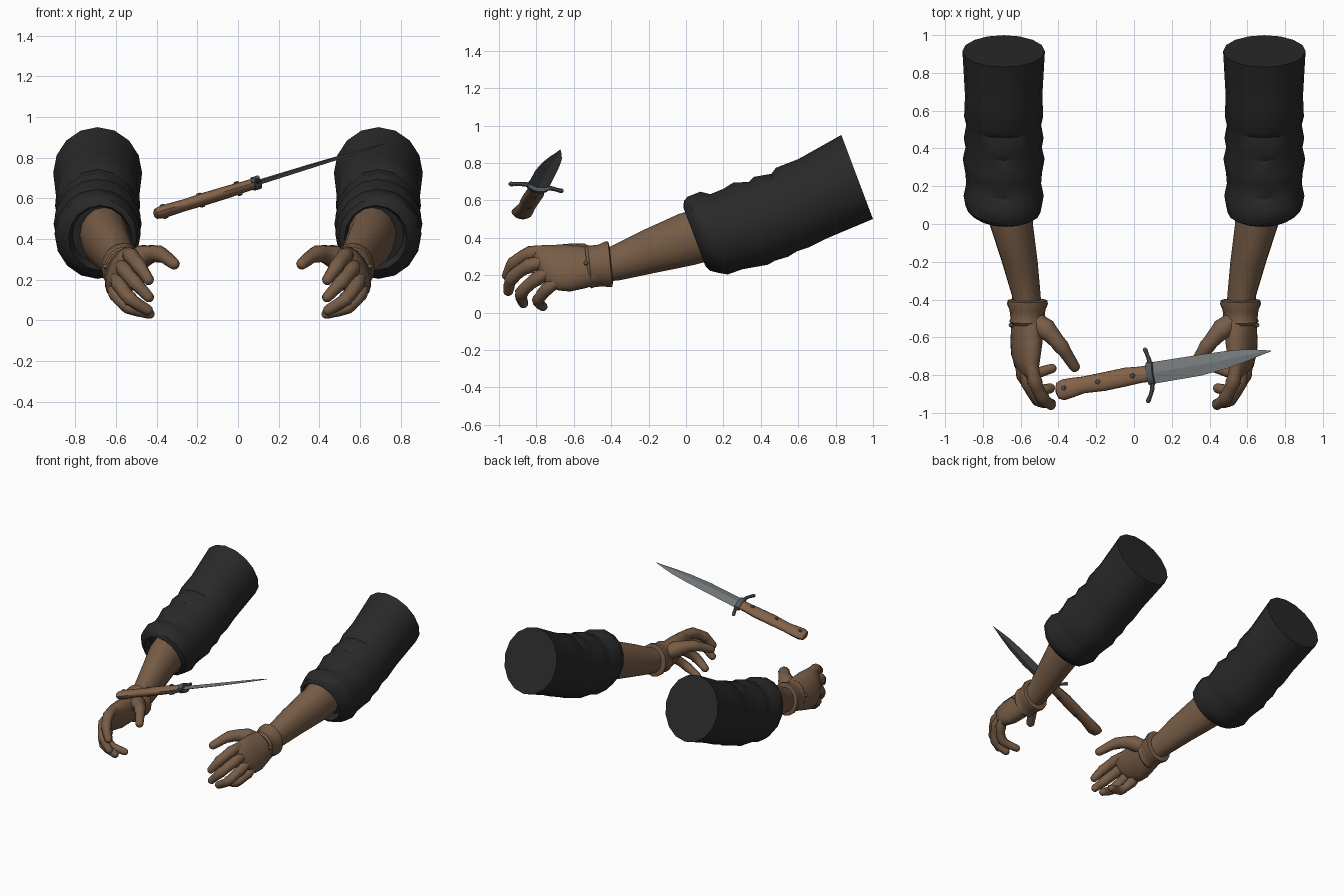
import bpy, bmesh, math
from mathutils import Vector, Matrix

cube = bpy.data.objects.get("Cube")
if cube:
    bpy.data.objects.remove(cube)


def material(name, rgb):
    m = bpy.data.materials.new(name)
    m.use_nodes = True
    m.diffuse_color = (*rgb, 1)
    m.node_tree.nodes["Principled BSDF"].inputs["Base Color"].default_value = (*rgb, 1)
    return m


CLOTH = material("charcoal cloth", (0.022, 0.022, 0.023))
SKIN = material("brown leather", (0.185, 0.108, 0.062))
WOOD = material("handle wood", (0.23, 0.125, 0.067))
STEEL = material("blade steel", (0.17, 0.185, 0.19))
IRON = material("dark iron", (0.085, 0.095, 0.105))


def finish(name, bm, mat, angle=40):
    bmesh.ops.recalc_face_normals(bm, faces=bm.faces[:])
    me = bpy.data.meshes.new(name)
    bm.to_mesh(me)
    bm.free()
    me.materials.append(mat)
    ob = bpy.data.objects.new(name, me)
    bpy.context.collection.objects.link(ob)
    bpy.ops.object.select_all(action="DESELECT")
    ob.select_set(True)
    bpy.context.view_layer.objects.active = ob
    bpy.ops.object.shade_smooth_by_angle(angle=math.radians(angle))
    return ob


def loft(name, rings, mat, sides=16, mirror=1, angle=40):
    """Skin a list of (centre, u axis, v axis) ellipses and cap both ends."""
    bm = bmesh.new()
    loops = []
    for c, u, v in rings:
        loop = []
        for i in range(sides):
            a = math.tau * i / sides
            p = Vector(c) + Vector(u) * math.cos(a) + Vector(v) * math.sin(a)
            loop.append(bm.verts.new((p.x * mirror, p.y, p.z)))
        loops.append(loop)
    for a, b in zip(loops, loops[1:]):
        for i in range(sides):
            j = (i + 1) % sides
            bm.faces.new((a[i], a[j], b[j], b[i]))
    bm.faces.new(loops[0])
    bm.faces.new(loops[-1])
    return finish(name, bm, mat, angle)


def tube(name, pts, mat, sides=10, steps=4, mirror=1, creases=()):
    """Smooth round tube through (x, y, z, radius) points with rounded ends."""
    p = [Vector(q) for q in pts]
    p = [p[0] * 2 - p[1]] + p + [p[-1] * 2 - p[-2]]
    samples = []
    for k in range(1, len(p) - 2):
        a, b, c, d = p[k - 1:k + 3]
        for s in range(steps):
            t = s / steps
            q = (b * 2 + (c - a) * t + (a * 2 - b * 5 + c * 4 - d) * t * t
                 + (b * 3 - a - c * 3 + d) * t ** 3) * 0.5
            if s == 0 and k in creases:
                q.w *= 1.12
            samples.append(q)
    samples.append(p[-2])
    first = samples[0].xyz - samples[1].xyz
    last = samples[-1].xyz - samples[-2].xyz
    path = [(q.xyz, q.w) for q in samples]
    for direction, end, add in ((first, path[0], lambda x: path.insert(0, x)), (last, path[-1], path.append)):
        for a in (0.5, 1.0, 1.4):
            add((end[0] + direction.normalized() * end[1] * math.sin(a), end[1] * math.cos(a)))
    rings = []
    for i, (c, r) in enumerate(path):
        t = (path[min(i + 1, len(path) - 1)][0] - path[max(i - 1, 0)][0]).normalized()
        u = t.cross(Vector((0.3, 0.1, 0.95))).normalized()
        rings.append((c, u * r, t.cross(u) * r))
    return loft(name, rings, mat, sides, mirror)


def tilted(x, y, z, rx, rz, lean):
    return (x, y, z), (rx, 0, 0), (0, -math.sin(lean) * rz, math.cos(lean) * rz)


# Sleeve rings: y, z, radius, running from the upper end to the rolled opening
SLEEVE = [(.915, .725, .24), (.68, .61, .225), (.57, .562, .23), (.525, .535, .218),
          (.455, .512, .232), (.405, .488, .222), (.345, .475, .238), (.27, .45, .223),
          (.215, .432, .218), (.15, .425, .233), (.095, .415, .222), (.06, .41, .20),
          (.045, .405, .17), (.10, .42, .15)]
FOREARM = [(.66, .12, .425, .12, .145), (.65, 0, .39, .115, .142), (.605, -.2, .325, .095, .118),
           (.57, -.38, .262, .076, .093), (.565, -.47, .25, .075, .09)]
CUFF = [(.566, -.40, .262, .08, .095), (.564, -.405, .26, .106, .122), (.564, -.425, .257, .108, .122),
        (.564, -.455, .252, .095, .112), (.564, -.50, .247, .09, .112), (.565, -.515, .245, .095, .116),
        (.565, -.53, .243, .085, .105)]
# Palm rings: x, y, z, half width, half thickness, forward slant
PALM = [(.565, -.46, .25, .10, .08, 0), (.565, -.54, .242, .118, .08, 0), (.57, -.63, .238, .135, .074, -.08),
        (.575, -.71, .24, .135, .062, -.22), (.57, -.77, .247, .115, .05, -.32), (.558, -.80, .25, .09, .03, -.34)]
FINGERS = {
    "index_finger": [(.54, -.75, .325, .036), (.525, -.835, .315, .037), (.485, -.92, .265, .034), (.44, -.958, .20, .027)],
    "middle_finger": [(.57, -.74, .27, .036), (.56, -.84, .25, .037), (.505, -.93, .185, .034), (.44, -.95, .115, .027)],
    "ring_finger": [(.595, -.72, .22, .036), (.585, -.80, .18, .036), (.53, -.88, .105, .033), (.445, -.87, .05, .027)],
    "little_finger": [(.61, -.68, .17, .035), (.60, -.74, .13, .034), (.54, -.79, .065, .031), (.435, -.765, .032, .025)],
    "thumb": [(.545, -.51, .27, .06), (.465, -.56, .315, .052), (.385, -.65, .325, .038), (.315, -.755, .278, .029)],
}

for side, m in (("left", 1), ("right", -1)):
    # Sleeve with folds
    rings = []
    for i, (y, z, r) in enumerate(SLEEVE):
        fold = 0.04 * (-1) ** i if 1 < i < 11 else 0
        x = .69 if i < 11 else .678
        rings.append(tilted(x, y, z, r * .91, r, .36 + fold))
    loft(side + "_sleeve", rings, CLOTH, 16, m, 35)
    # Forearm, wrist cuff and palm
    loft(side + "_forearm", [tilted(*r, .3) for r in FOREARM], SKIN, 16, m)
    loft(side + "_glove_cuff", [tilted(*r, .1) for r in CUFF], SKIN, 16, m)
    palm = []
    for x, y, z, w, t, slant in PALM:
        palm.append(((x, y, z), Vector((-.38, slant, .92)).normalized() * w, Vector((.92, 0, .38)) * t))
    loft(side + "_palm", palm, SKIN, 16, m, 60)
    # Digits with creased joints
    for name, pts in FINGERS.items():
        tube(side + "_" + name, pts, SKIN, 10, 4, m, (2, 3))
    # Cuff stud
    tube(side + "_cuff_stud", [(.63, -.535, .262, .012), (.652, -.535, .265, .012)], SKIN, 8, 1, m)

# Knife frame: u along the blade, v across it, w through its thickness
D = Vector((.941, .168, .290)).normalized()
W = Vector((-.127, .98, -.155))
W = (W - D * W.dot(D)).normalized()
N = D.cross(W)
G = Vector((.09, -.79, .675))


def at(u, v, w=0):
    return G + D * u + W * v + N * w


# Double-edged blade with a central ridge
bm = bmesh.new()
previous = None
for u, top, bottom, thick in [(0, .058, -.058, .013), (.27, .052, -.06, .011), (.42, .047, -.047, .009),
                              (.53, .038, -.028, .007), (.62, .02, -.008, .004), (.675, .006, .002, .001)]:
    mid = (top + bottom) / 2
    ring = [bm.verts.new(at(*q)) for q in ((u, top, 0), (u, mid, thick), (u, bottom, 0), (u, mid, -thick))]
    if previous:
        for i in range(4):
            j = (i + 1) % 4
            bm.faces.new((previous[i], previous[j], ring[j], ring[i]))
    else:
        bm.faces.new(ring)
    previous = ring
bm.faces.new(previous)
finish("knife_blade", bm, STEEL, 5)

# Wooden handle: u, v centre, half width, half thickness
HANDLE = [(-.533, -.004, .022, .014), (-.525, -.004, .043, .025), (-.495, -.005, .056, .031),
          (-.45, -.002, .053, .031), (-.38, .002, .045, .029), (-.26, 0, .05, .031),
          (-.14, .004, .05, .030), (-.06, .002, .044, .027), (0, 0, .045, .027)]
loft("knife_handle", [(at(u, v), W * hw, N * ht) for u, v, hw, ht in HANDLE], WOOD, 14)

# Curved crossguard and its bolster
tube("knife_guard", [(*at(-.035, -.143), .013), (*at(-.015, -.11), .011), (*at(0, -.06), .013),
                     (*at(0, .06), .013), (*at(-.008, .10), .011), (*at(-.015, .128), .013)], IRON, 8, 3)
loft("knife_bolster", [(at(u, 0), W * .062, N * .034) for u in (-.018, .016)], IRON, 12)

# Rivets through the handle
for k, u in enumerate((-.482, -.29, -.095)):
    loft("handle_rivet_%d" % (k + 1),
         [(at(u, 0, w), D * r, W * r) for w, r in ((-.036, .009), (-.032, .014), (.032, .014), (.036, .009))],
         IRON, 10)
